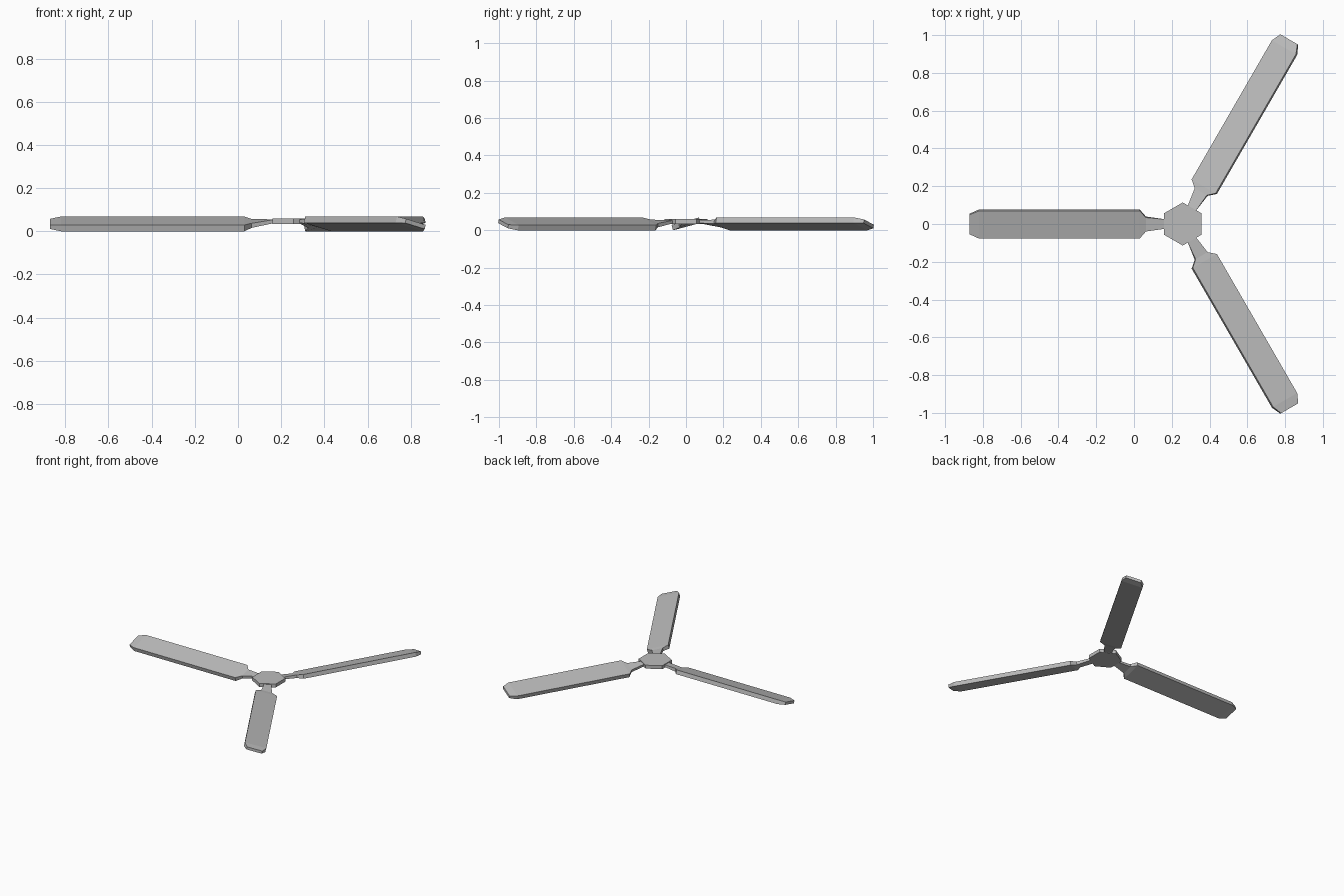
import bpy, bmesh, math
from mathutils import Matrix, Vector

cube = bpy.data.objects.get("Cube")
if cube:
    bpy.data.objects.remove(cube, do_unlink=True)

HUB_X = 0.258
TILT = math.radians(15)

metal = bpy.data.materials.new("grey_metal")
metal.use_nodes = True
grey = (0.5, 0.5, 0.5, 1)
metal.diffuse_color = grey
metal.node_tree.nodes["Principled BSDF"].inputs["Base Color"].default_value = grey


def finish(bm, name):
    bmesh.ops.recalc_face_normals(bm, faces=bm.faces)
    mesh = bpy.data.meshes.new(name)
    bm.to_mesh(mesh)
    bm.free()
    mesh.materials.append(metal)
    obj = bpy.data.objects.new(name, mesh)
    bpy.context.collection.objects.link(obj)
    return obj


def loft(name, sections, angle):
    """Skin rectangular sections (radius, half width, half thickness, tilt, height)."""
    bm = bmesh.new()
    spin = Matrix.Translation((HUB_X, 0, 0)) @ Matrix.Rotation(angle, 4, 'Z')
    rings = []
    for r, w, t, tilt, z in sections:
        place = spin @ Matrix.Translation((r, 0, z)) @ Matrix.Rotation(-tilt, 4, 'X')
        corners = ((-w, -t), (w, -t), (w, t), (-w, t))
        rings.append([bm.verts.new(place @ Vector((0, y, h))) for y, h in corners])
    for a, b in zip(rings, rings[1:]):
        for i in range(4):
            j = (i + 1) % 4
            bm.faces.new((a[i], a[j], b[j], b[i]))
    bm.faces.new(rings[0])
    bm.faces.new(rings[-1])
    return finish(bm, name)


# Hexagonal hub plate with its points along y
bm = bmesh.new()
bmesh.ops.create_cone(bm, cap_ends=True, segments=6, radius1=0.114, radius2=0.114,
                      depth=0.026)
turn = 0 if max(v.co.y for v in bm.verts) > 0.11 else math.radians(30)
bmesh.ops.transform(bm, verts=bm.verts, matrix=Matrix.Translation((HUB_X, 0, 0.047))
                    @ Matrix.Rotation(turn, 4, 'Z'))
finish(bm, "hub")

# Three pitched blades: twisting arm, flared root, long body, clipped tip
blade = [
    (0.085, 0.024, 0.008, 0, 0.047),
    (0.195, 0.038, 0.011, TILT, 0.036),
    (0.228, 0.076, 0.015, TILT, 0.034),
    (1.078, 0.076, 0.015, TILT, 0.034),
    (1.128, 0.054, 0.010, TILT, 0.034),
]
for name, degrees in (("right", 180), ("back_left", 60), ("front_left", -60)):
    loft(name + "_blade", blade, math.radians(degrees))
